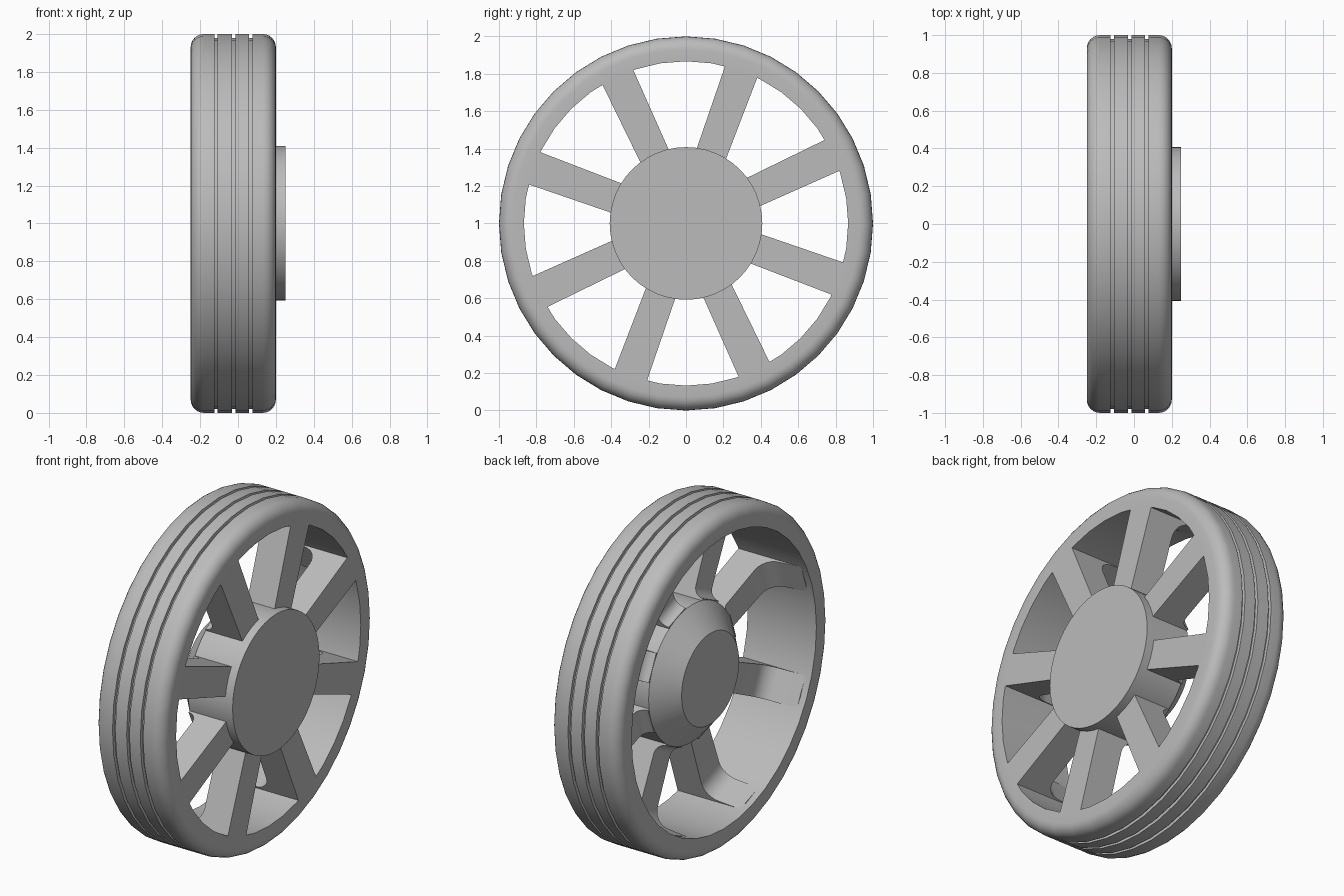
import bpy
import bmesh
from math import cos, sin, pi, radians

if "Cube" in bpy.data.objects:
    bpy.data.objects.remove(bpy.data.objects["Cube"])

grey = bpy.data.materials.new("mid_grey")
grey.use_nodes = True
colour = (0.5, 0.5, 0.5, 1)
grey.diffuse_color = colour
grey.node_tree.nodes["Principled BSDF"].inputs["Base Color"].default_value = colour


def finish(name, bm):
    """Turn a bmesh into a smooth-shaded object at axle height."""
    bmesh.ops.recalc_face_normals(bm, faces=bm.faces)
    mesh = bpy.data.meshes.new(name)
    bm.to_mesh(mesh)
    bm.free()
    mesh.materials.append(grey)
    obj = bpy.data.objects.new(name, mesh)
    obj.location.z = 1
    bpy.context.collection.objects.link(obj)
    bpy.ops.object.select_all(action="DESELECT")
    obj.select_set(True)
    bpy.context.view_layer.objects.active = obj
    bpy.ops.object.shade_smooth_by_angle(angle=radians(32))
    return obj


def lathe(name, profile, sides, closed):
    """Revolve (x, radius) points around the x axis; cap the ends if open."""
    bm = bmesh.new()
    rings = []
    for i in range(sides):
        a = 2 * pi * i / sides
        rings.append([bm.verts.new((x, r * cos(a), r * sin(a))) for x, r in profile])
    count = len(profile)
    for i, ring in enumerate(rings):
        after = rings[(i + 1) % sides]
        for j in range(count if closed else count - 1):
            k = (j + 1) % count
            bm.faces.new((ring[j], ring[k], after[k], after[j]))
    if not closed:
        for end in (0, -1):
            bm.faces.new([ring[end] for ring in rings])
    return finish(name, bm)


def arc(cx, cr, radius, start, end, steps=6):
    """Points of a rounded corner in the (x, radius) plane."""
    angles = [radians(start + (end - start) * i / steps) for i in range(steps + 1)]
    return [(cx + radius * cos(a), cr + radius * sin(a)) for a in angles]


# Tyre and rim: rounded shoulders, three tread grooves, open bore
back, front, bore, corner = -0.25, 0.2, 0.867, 0.07
tyre = [(back, bore)] + arc(back + corner, 1 - corner, corner, 180, 90)
for groove in (-0.116, -0.023, 0.067):
    lo, hi = groove - 0.009, groove + 0.009
    tyre += [(lo, 1), (lo, 0.98), (hi, 0.98), (hi, 1)]
tyre += arc(front - corner, 1 - corner, corner, 90, 0) + [(front, bore)]
lathe("tyre_rim", tyre, 40, True)

# Hub: drum with a proud front cap and a tapered back
lathe("hub", [(-0.16, 0.27), (-0.04, 0.408), (0.25, 0.408)], 48, False)

# Spoke side outline as (radius, x), curving back into the hub and the rim
outline = [(0.36, front), (0.88, front), (0.88, -0.21), (0.862, -0.21)]
outline += [(r, x) for x, r in arc(-0.08, 0.75, 0.1, 90, 0)]
outline += [(r, x) for x, r in arc(-0.04, 0.47, 0.06, 0, -90)]
outline += [(0.36, -0.04)]


def spoke(index):
    a = radians(25 + 45 * index)
    bm = bmesh.new()
    sides = []
    for sign in (-1, 1):
        verts = []
        for r, x in outline:
            w = sign * (0.076 + 0.018 * r)
            verts.append(bm.verts.new((x, r * cos(a) - w * sin(a), r * sin(a) + w * cos(a))))
        bm.faces.new(verts)
        sides.append(verts)
    left, right = sides
    for j in range(len(outline)):
        k = (j + 1) % len(outline)
        bm.faces.new((left[j], left[k], right[k], right[j]))
    finish(f"spoke_{index + 1}", bm)


for index in range(8):
    spoke(index)
